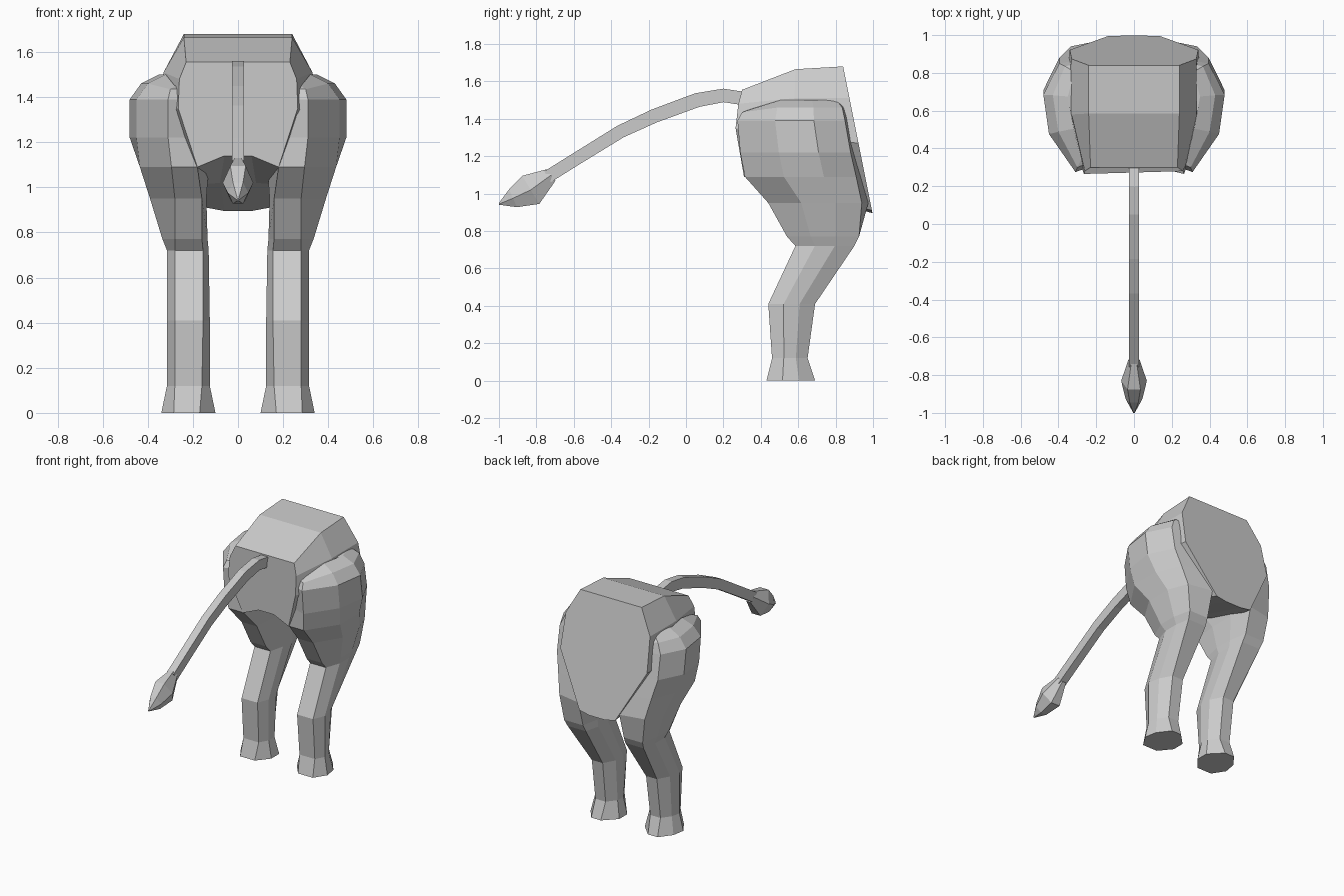
import bpy, bmesh
from mathutils import Vector


def loft(name, rings):
    """Skin a list of equal-length closed rings and cap both ends."""
    bm = bmesh.new()
    loops = [[bm.verts.new(p) for p in ring] for ring in rings]
    n = len(loops[0])
    for a, b in zip(loops, loops[1:]):
        for i in range(n):
            j = (i + 1) % n
            bm.faces.new((a[i], a[j], b[j], b[i]))
    bm.faces.new(loops[0])
    bm.faces.new(loops[-1])
    bmesh.ops.remove_doubles(bm, verts=bm.verts, dist=0.0005)
    bmesh.ops.recalc_face_normals(bm, faces=bm.faces)
    me = bpy.data.meshes.new(name)
    bm.to_mesh(me)
    bm.free()
    ob = bpy.data.objects.new(name, me)
    bpy.context.collection.objects.link(ob)
    return ob


def both_sides(half):
    return half + [(-x, y, z) for x, y, z in reversed(half)]


# Rump body: faceted barrel with a sloping flat cut at the back
def cut(x, z):
    return (x, 0.84 + (1.68 - z) * 0.2, z)


rump = [(0.23, 0.30, 1.555), (0.26, 0.28, 1.48), (0.265, 0.265, 1.35),
        (0.18, 0.31, 1.09), (0.06, 0.315, 1.14)]
middle = [(0.24, 0.585, 1.665), (0.33, 0.58, 1.51), (0.37, 0.58, 1.30),
          (0.20, 0.62, 1.01), (0.08, 0.62, 1.02)]
back = [cut(0.24, 1.68), cut(0.33, 1.51), cut(0.34, 1.27),
        cut(0.14, 0.91), cut(0.06, 0.895)]
loft("hindquarters", [both_sides(r) for r in (rump, middle, back)])


# Hind legs: eight-sided rings (z, inner x, outer x, front edge x pair, front y, back y)
leg_rings = [
    (0.00, 0.10, 0.34, 0.17, 0.285, 0.43, 0.69),
    (0.12, 0.125, 0.315, 0.16, 0.28, 0.46, 0.65),
    (0.41, 0.125, 0.315, 0.155, 0.28, 0.44, 0.69),
    (0.72, 0.13, 0.315, 0.155, 0.28, 0.585, 0.90),
    (0.77, 0.135, 0.335, 0.16, 0.28, 0.54, 0.925),
    (0.95, 0.14, 0.39, 0.16, 0.28, 0.44, 0.975),
    (1.09, 0.13, 0.435, 0.18, 0.295, 0.315, 0.945),
    (1.22, 0.12, 0.48, 0.20, 0.31, 0.29, 0.915),
    (1.39, 0.12, 0.48, 0.20, 0.31, 0.275, 0.885),
    (1.46, 0.12, 0.43, 0.20, 0.30, 0.30, 0.87),
    (1.50, 0.15, 0.35, 0.20, 0.28, 0.34, 0.84),
]


def leg_ring(side, z, xi, xo, fa, fb, yf, yb):
    y1, y2 = yf + (yb - yf) * 0.33, yf + (yb - yf) * 0.67
    thigh = z > 1.1
    if z > 0.5:
        bx, ba = (fb + xo) / 2, fa
    else:
        bx, ba = fb - 0.025, fa + 0.015
    near = xo - 0.03 if thigh else xo
    far = xo if z > 0.5 else xo - 0.015
    pts = [(fa, yf + 0.04 * thigh), (fb, yf), (near, y1), (far, y2),
           (bx, yb - 0.035 * (z > 0.9)), (ba, yb), (xi, y2), (xi, y1)]
    drop = 0.05 if z > 1.48 else 0.025 if z > 1.42 else 0    # hip slopes down to the front
    return [(side * x, y, z - drop * (i < 2)) for i, (x, y) in enumerate(pts)]


for label, side in (("right", 1), ("left", -1)):
    loft(label + "_hind_leg", [leg_ring(side, *r) for r in leg_rings])


# Tail and tuft: tubes swept along a path of (y, z, half width, half height)
SQUARE = [(-1, 1), (1, 1), (1, -1), (-1, -1)]
HEXAGON = [(-0.5, 1), (0.5, 1), (1, 0), (0.5, -1), (-0.5, -1), (-1, 0)]


def tube(name, section, path):
    rings = []
    for i, (y, z, w, h) in enumerate(path):
        a, b = path[max(i - 1, 0)], path[min(i + 1, len(path) - 1)]
        d = Vector((0, b[0] - a[0], b[1] - a[1])).normalized()
        up = Vector((0, d.z, -d.y))
        rings.append([Vector((u * w, y, z)) + up * v * h for u, v in section])
    loft(name, rings)


tube("tail", SQUARE, [(0.33, 1.505, 0.027, 0.036), (0.20, 1.525, 0.027, 0.036),
                      (0.06, 1.50, 0.027, 0.038), (-0.17, 1.415, 0.027, 0.037),
                      (-0.35, 1.332, 0.027, 0.035), (-0.58, 1.19, 0.027, 0.034),
                      (-0.74, 1.09, 0.027, 0.034)])
tube("tail_tuft", HEXAGON, [(-0.72, 1.10, 0.03, 0.038), (-0.83, 1.02, 0.068, 0.088),
                            (-0.925, 0.975, 0.045, 0.052), (-1.0, 0.944, 0.004, 0.004)])
